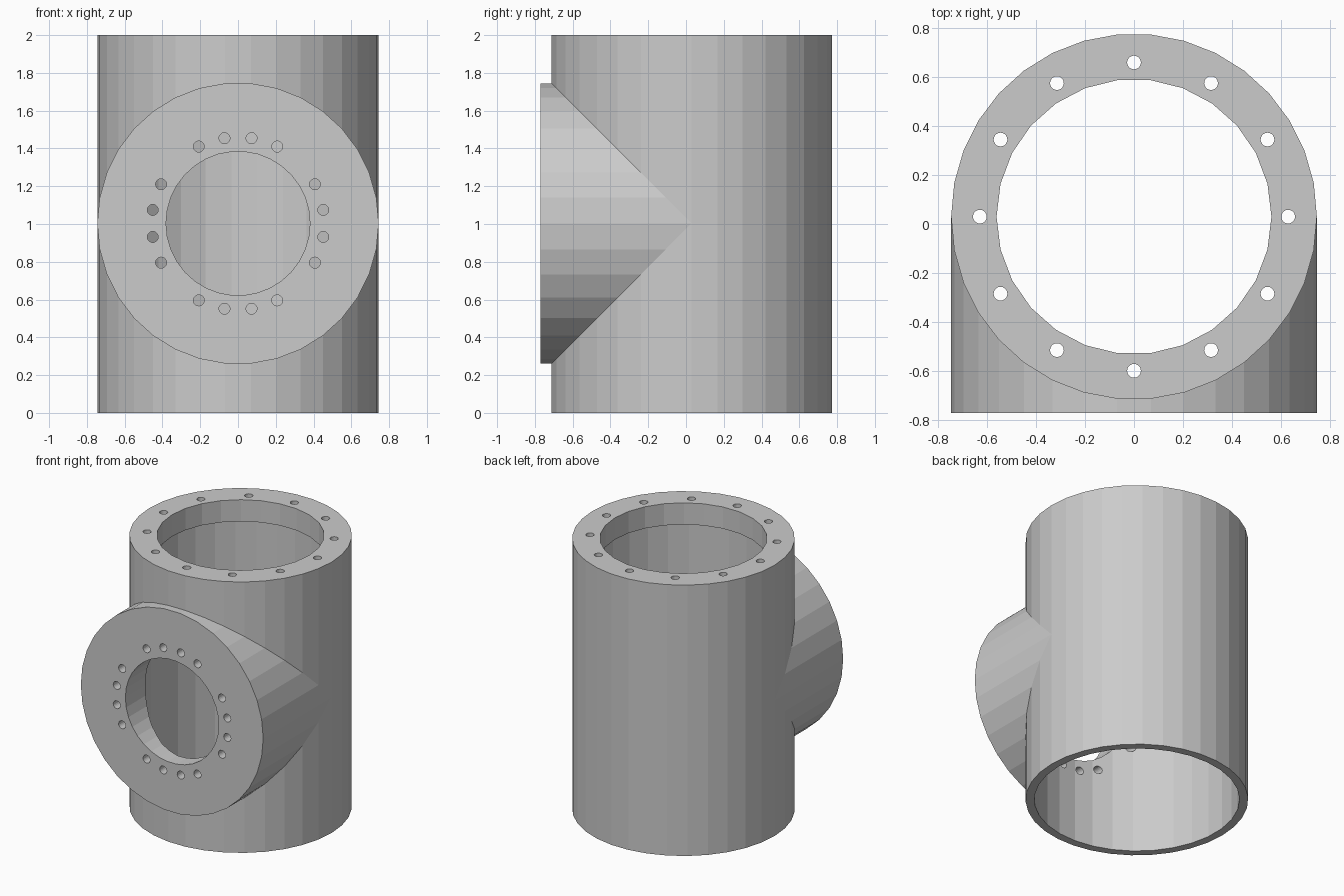
import bpy, bmesh
from math import sin, cos, radians, tau
from mathutils import Vector

if "Cube" in bpy.data.objects:
    bpy.data.objects.remove(bpy.data.objects["Cube"])

CY, CZ = 0.03, 1.003      # pipe axis (y) and branch axis (z)


def prisms(name, sides, radius, lo, hi, along, centres=((0, 0),)):
    """One or more faceted cylinders; along 'z' around the pipe axis or 'y' around the branch axis."""
    def place(u, v, w):
        return Vector((u, CY + v, w)) if along == 'z' else Vector((u, w, CZ + v))
    bm = bmesh.new()
    for cu, cv in centres:
        ring = [(cu + radius * cos(tau * i / sides), cv + radius * sin(tau * i / sides))
                for i in range(sides)]
        a = [bm.verts.new(place(u, v, lo)) for u, v in ring]
        b = [bm.verts.new(place(u, v, hi)) for u, v in ring]
        bm.faces.new(a[::-1])
        bm.faces.new(b)
        for i in range(sides):
            j = (i + 1) % sides
            bm.faces.new((a[i], a[j], b[j], b[i]))
    bmesh.ops.recalc_face_normals(bm, faces=bm.faces)
    me = bpy.data.meshes.new(name)
    bm.to_mesh(me)
    bm.free()
    ob = bpy.data.objects.new(name, me)
    bpy.context.collection.objects.link(ob)
    return ob


def combine(target, tool, operation):
    mod = target.modifiers.new(tool.name, 'BOOLEAN')
    mod.operation, mod.solver, mod.object = operation, 'EXACT', tool
    bpy.context.view_layer.objects.active = target
    bpy.ops.object.modifier_apply(modifier=mod.name)
    bpy.data.objects.remove(tool)


def bolt_circle(radius, angles):
    return [(radius * cos(radians(a)), radius * sin(radians(a))) for a in angles]


# Upright pipe with side branch
body = prisms("tee_pipe_body", 34, 0.745, 0, 2, 'z')
combine(body, prisms("side_branch", 34, 0.7449, -0.77, CY, 'y'), 'UNION')

# Main cavity, open at the bottom, leaving a thick flange at the top
combine(body, prisms("main_cavity", 31, 0.687, -0.1, 1.84, 'z'), 'DIFFERENCE')
combine(body, prisms("top_opening", 26, 0.56, 1.6, 2.1, 'z'), 'DIFFERENCE')

# Branch bore
combine(body, prisms("branch_bore", 34, 0.381, -0.9, -0.1, 'y'), 'DIFFERENCE')

# Bolt holes: twelve on top, four groups of four on the branch face
top = bolt_circle(0.628, range(0, 360, 30))
combine(body, prisms("top_bolt_holes", 20, 0.028, 1.6, 2.1, 'z', top), 'DIFFERENCE')
side = bolt_circle(0.457, [a for a in range(9, 360, 18) if a % 90 != 45])
combine(body, prisms("branch_bolt_holes", 20, 0.029, -0.9, -0.25, 'y', side), 'DIFFERENCE')
